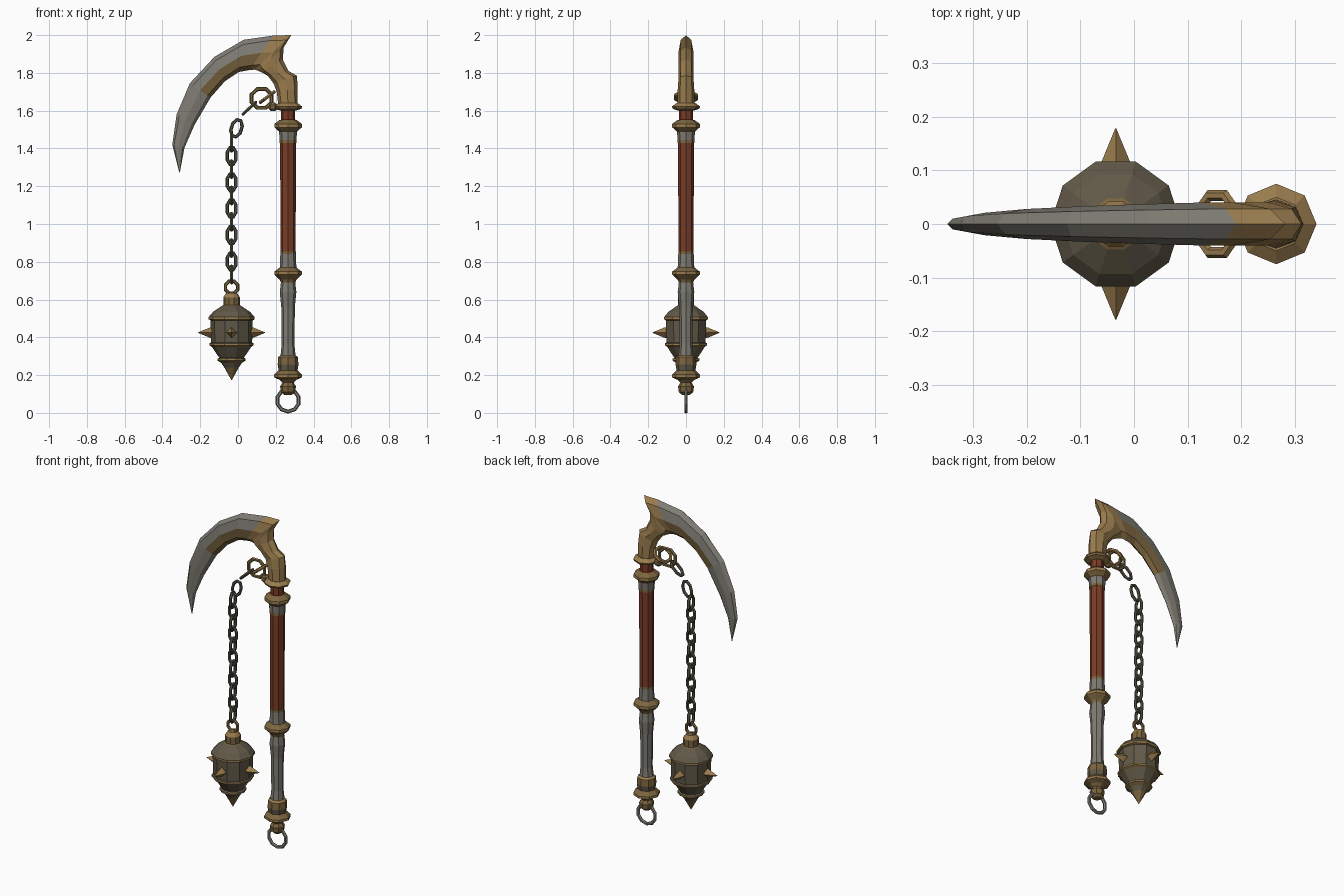
import bpy, bmesh
from math import cos, sin, pi, radians
from mathutils import Matrix, Vector

if "Cube" in bpy.data.objects:
    bpy.data.objects.remove(bpy.data.objects["Cube"], do_unlink=True)


def material(name, rgb):
    m = bpy.data.materials.new(name)
    m.use_nodes = True
    colour = (*rgb, 1)
    m.diffuse_color = colour
    m.node_tree.nodes["Principled BSDF"].inputs["Base Color"].default_value = colour
    return m


GOLD = material("gold", (0.32, 0.2, 0.075))
BRONZE = material("dull bronze", (0.2, 0.13, 0.05))
STEEL = material("worn steel", (0.21, 0.2, 0.17))
IRON = material("dark iron", (0.12, 0.1, 0.065))
RED = material("red wood", (0.19, 0.045, 0.02))
CHAIN = material("chain iron", (0.1, 0.09, 0.065))


def loft(name, rings, mats, pick=None, loop=False):
    """Skin a list of equal rings; pick(ring index, face) gives the material index."""
    bm = bmesh.new()
    rows = [[bm.verts.new(p) for p in ring] for ring in rings]
    n = len(rows[0])
    pairs = list(zip(rows, rows[1:] + rows[:1])) if loop else list(zip(rows, rows[1:]))
    for i, (a, b) in enumerate(pairs):
        for j in range(n):
            k = (j + 1) % n
            f = bm.faces.new((a[j], a[k], b[k], b[j]))
            f.material_index = pick(i, f) if pick else 0
    if not loop:
        for i, row in ((0, rows[0]), (len(rows) - 2, rows[-1])):
            f = bm.faces.new(row)
            f.material_index = pick(i, f) if pick else 0
    bmesh.ops.recalc_face_normals(bm, faces=bm.faces)
    mesh = bpy.data.meshes.new(name)
    bm.to_mesh(mesh)
    bm.free()
    for m in mats:
        mesh.materials.append(m)
    obj = bpy.data.objects.new(name, mesh)
    bpy.context.collection.objects.link(obj)
    return obj


def lathe(name, x, sides, profile):
    """Profile rows are z, radius, material of the band above."""
    mats = list(dict.fromkeys(row[2] for row in profile))
    rings = [[(x + r * cos(2 * pi * j / sides), r * sin(2 * pi * j / sides), z)
              for j in range(sides)] for z, r, _ in profile]
    return loft(name, rings, mats, lambda i, f: mats.index(profile[i][2]))


def ring(name, centre, length, width, wire, mat, tilt=0, twist=0, sides=8):
    """Closed link facing the front; length and width are outer half sizes."""
    rot = Matrix.Rotation(radians(tilt), 3, "Y") @ Matrix.Rotation(radians(twist), 3, "Z")
    rings = []
    for i in range(sides):
        a = 2 * pi * (i + 0.5) / sides
        rows = []
        for j in range(6):
            b = 2 * pi * j / 6
            s = wire * (cos(b) - 1)
            p = Vector(((width + s) * cos(a), wire * sin(b), (length + s) * sin(a)))
            p.x /= cos(pi / sides)
            p.z /= cos(pi / sides)
            rows.append(Vector(centre) + rot @ p)
        rings.append(rows)
    return loft(name, rings, [mat], loop=True)


# Handle
HX = 0.265
lathe("pommel", HX, 8, [
    (0.095, 0.02, BRONZE), (0.11, 0.038, BRONZE), (0.14, 0.042, BRONZE),
    (0.16, 0.03, BRONZE), (0.175, 0.045, BRONZE), (0.188, 0.074, GOLD),
    (0.202, 0.074, BRONZE), (0.225, 0.05, IRON), (0.255, 0.055, BRONZE),
    (0.295, 0.052, GOLD), (0.305, 0.04, GOLD)])
lathe("grip", HX, 8, [
    (0.3, 0.04, STEEL), (0.36, 0.034, STEEL), (0.56, 0.036, STEEL),
    (0.64, 0.044, STEEL), (0.69, 0.038, BRONZE), (0.705, 0.044, BRONZE),
    (0.732, 0.073, GOLD), (0.748, 0.073, BRONZE), (0.77, 0.044, STEEL),
    (0.84, 0.041, BRONZE), (0.855, 0.041, BRONZE)])
lathe("red_shaft", HX, 8, [(0.85, 0.04, RED), (1.43, 0.042, RED), (1.44, 0.042, RED)])
lathe("upper_collar", HX, 8, [
    (1.43, 0.044, BRONZE), (1.445, 0.044, STEEL), (1.49, 0.048, BRONZE),
    (1.512, 0.073, GOLD), (1.53, 0.073, BRONZE), (1.55, 0.046, RED),
    (1.552, 0.038, RED), (1.61, 0.038, RED)])
lathe("head_collar", HX, 8, [
    (1.6, 0.04, GOLD), (1.61, 0.07, BRONZE), (1.622, 0.075, GOLD), (1.64, 0.05, GOLD)])
ring("pommel_ring", (HX, 0, 0.066), 0.066, 0.066, 0.01, STEEL, sides=10)

# Curved blade and socket: outer x, outer z, inner x, inner z, half thickness
sections = [
    (0.316, 1.625, 0.214, 1.625, 0.046), (0.316, 1.72, 0.205, 1.70, 0.044),
    (0.312, 1.785, 0.188, 1.745, 0.04), (0.268, 1.81, 0.156, 1.786, 0.04),
    (0.237, 1.87, 0.125, 1.803, 0.04), (0.242, 1.935, 0.105, 1.812, 0.04),
    (0.282, 2.0, 0.088, 1.817, 0.04), (0.19, 1.998, 0.06, 1.815, 0.04),
    (0.03, 1.975, 0.005, 1.805, 0.037), (-0.125, 1.885, -0.07, 1.755, 0.033),
    (-0.255, 1.745, -0.145, 1.67, 0.028), (-0.325, 1.58, -0.23, 1.525, 0.021),
    (-0.348, 1.42, -0.283, 1.405, 0.014), (-0.31, 1.27, -0.308, 1.272, 0.002)]
blade_rings = []
for ox, oz, ix, iz, w in sections:
    blade_rings.append([((ox + ix) / 2 + (ox - ix) / 2 * cos(a), w * sin(a),
                         (oz + iz) / 2 + (oz - iz) / 2 * cos(a))
                        for a in [pi * j / 4 for j in range(8)]])


def blade_colour(i, face):
    if i < 7:
        return 0
    ox, oz, ix, iz, _ = [(p + q) / 2 for p, q in zip(sections[i], sections[min(i + 1, 13)])]
    c = face.calc_center_median()
    inner_half = (c - Vector(((ox + ix) / 2, 0, (oz + iz) / 2))).dot(Vector((ox - ix, 0, oz - iz))) < 0
    return 1 if inner_half and i < 10 else 2


loft("sickle_blade", blade_rings, [GOLD, BRONZE, STEEL], blade_colour)

# Chain mount
lathe("chain_peg", 0.185, 6, [(1.598, 0.012, BRONZE), (1.61, 0.024, BRONZE),
                              (1.63, 0.024, BRONZE), (1.642, 0.012, BRONZE)])
ring("mount_ring", (0.155, 0, 1.672), 0.055, 0.063, 0.01, GOLD, 53, 90)
ring("swivel_ring", (0.125, 0, 1.665), 0.06, 0.063, 0.01, BRONZE)

# Chain
BX = -0.034
ring("top_link", (0.06, 0, 1.613), 0.054, 0.032, 0.009, CHAIN, 47, 90)
ring("second_link", (-0.008, 0, 1.507), 0.053, 0.035, 0.009, CHAIN, 17)
for i in range(11):
    ring(f"chain_link_{i + 1}", (BX, 0, 1.43 - 0.0697 * i), 0.053, 0.032, 0.009,
         CHAIN, 0, 0 if i % 2 else 90)
ring("ball_ring", (BX, 0, 0.665), 0.041, 0.041, 0.009, BRONZE)

# Flail ball
lathe("flail_ball", BX, 10, [
    (0.175, 0.002, BRONZE), (0.24, 0.038, IRON), (0.265, 0.055, BRONZE),
    (0.277, 0.075, GOLD), (0.287, 0.075, IRON), (0.292, 0.065, IRON),
    (0.35, 0.105, BRONZE), (0.358, 0.117, GOLD), (0.368, 0.117, IRON),
    (0.372, 0.109, IRON), (0.49, 0.112, BRONZE), (0.495, 0.122, GOLD),
    (0.507, 0.122, IRON), (0.535, 0.098, IRON), (0.567, 0.05, BRONZE),
    (0.57, 0.044, BRONZE), (0.612, 0.044, GOLD), (0.635, 0.028, BRONZE),
    (0.637, 0.01, BRONZE)])
for side, turn in (("left", 0), ("back", 90), ("right", 180), ("front", 270)):
    rot = Matrix.Rotation(radians(turn), 3, "Z")
    rings = [[Vector((BX, 0, 0.425)) + rot @ Vector((d, r * cos(a), r * sin(a)))
              for a in [pi * j / 2 for j in range(4)]]
             for d, r in ((0.09, 0.03), (0.115, 0.027), (0.178, 0.001))]
    loft(f"{side}_spike", rings, [GOLD])
